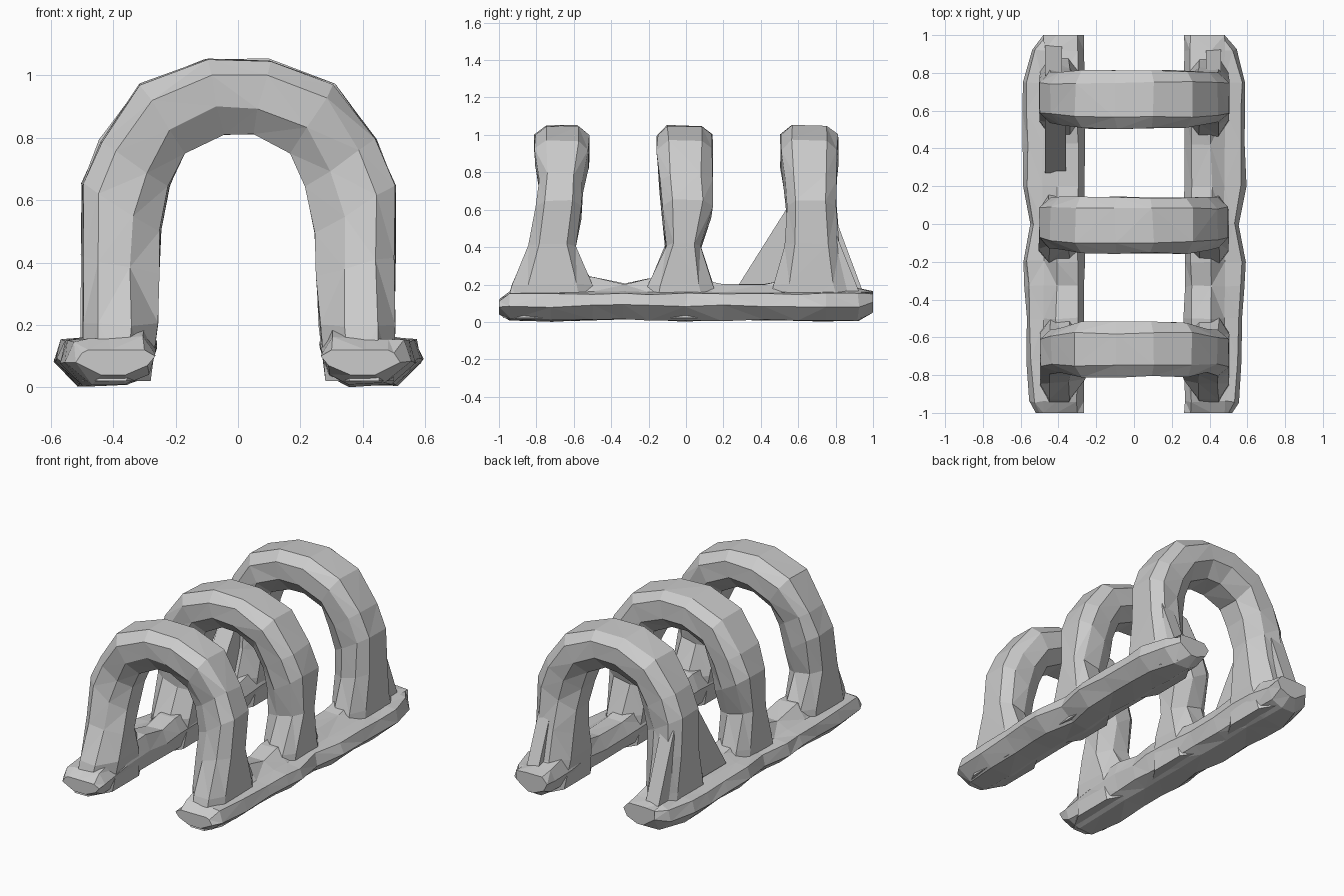
import bpy, bmesh, random

if "Cube" in bpy.data.objects:
    bpy.data.objects.remove(bpy.data.objects["Cube"])
random.seed(4)


def loft(name, rings, jitter=0.006):
    """Skin a list of closed rings, cap the ends, and give it faceted triangles."""
    bm = bmesh.new()
    rows = []
    for i, ring in enumerate(rings):
        j = 0 if i in (0, len(rings) - 1) else jitter
        rows.append([bm.verts.new((x + random.uniform(-j, j),
                                   y + random.uniform(-j, j),
                                   max(0, z + random.uniform(-j, j))))
                     for x, y, z in ring])
    n = len(rows[0])
    for a, b in zip(rows, rows[1:]):
        for k in range(n):
            bm.faces.new((a[k], a[(k + 1) % n], b[(k + 1) % n], b[k]))
    bm.faces.new(rows[0])
    bm.faces.new(rows[-1])
    bmesh.ops.triangulate(bm, faces=bm.faces[:])
    bmesh.ops.recalc_face_normals(bm, faces=bm.faces[:])
    mesh = bpy.data.meshes.new(name)
    bm.to_mesh(mesh)
    bm.free()
    obj = bpy.data.objects.new(name, mesh)
    bpy.context.collection.objects.link(obj)
    return obj


# Half arch profile from foot to crown: outer x, outer z, inner x, inner z
PROFILE = [(.50, .02, .28, .02), (.50, .20, .26, .20), (.50, .42, .255, .36),
           (.50, .65, .25, .50), (.44, .79, .22, .64), (.31, .97, .17, .755),
           (.10, 1.05, .05, .815)]
# Octagonal section: fraction from inner to outer side, fraction of half depth
SECTION = [(0, -.5), (0, .5), (.35, 1), (.78, 1), (1, .6), (1, -.6), (.78, -1), (.35, -1)]


def arch(name, spans):
    half = []
    for i, (ox, oz, ix, iz) in enumerate(PROFILE):
        y0, y1 = spans[min(i, len(spans) - 1)]
        c, h = (y0 + y1) / 2, (y1 - y0) / 2
        half.append([(ix + (ox - ix) * t, c + h * s, iz + (oz - iz) * t)
                     for t, s in SECTION])
    other = [[(-x, y, z) for x, y, z in r] for r in reversed(half)]
    return loft(name, half + other)


# Three arches, front to back, with legs that flare into the rails
arch("front_arch", [(-.98, -.45), (-.93, -.50), (-.84, -.59), (-.80, -.565),
                    (-.785, -.55), (-.81, -.52)])
arch("middle_arch", [(-.26, .20), (-.20, .14), (-.11, .08), (-.13, .14),
                     (-.14, .14), (-.155, .14)])
arch("back_arch", [(.42, .94), (.47, .87), (.53, .825), (.54, .80),
                   (.525, .80), (.505, .81)])

# Rail stations along y: y, outer x, ridge height, bottom height
RAIL = [(-1, .52, .12, .04), (-.94, .55, .16, .01), (-.72, .57, .23, .005),
        (-.50, .57, .24, .01), (-.33, .58, .20, .015), (-.20, .59, .23, .01),
        (0, .55, .24, .005), (.20, .59, .20, .01), (.42, .585, .20, .01),
        (.60, .59, .24, .01), (.75, .59, .22, .005), (.92, .54, .18, .01),
        (1, .48, .165, .05)]


def rail(name, side):
    rings = []
    for y, o, top, b in RAIL:
        shelf = min(top, .16)
        pts = [(.30, top), (.41, top), (.48, shelf), (o - .02, shelf - .01),
               (o, (shelf + b) / 2), (o - .08, b), (.36, b), (.29, b + .03),
               (.265, (top + b) / 2 + .02)]
        rings.append([(side * x, y, z) for x, z in pts])
    return loft(name, rings)


rail("right_rail", 1)
rail("left_rail", -1)


# Thin triangular webs bracing the rear legs
def web(name, x0, x1, tri):
    loft(name, [[(x0, y, z) for y, z in tri], [(x1, y, z) for y, z in tri]])


web("left_inner_web", -.47, -.36, [(.27, .18), (.60, .18), (.56, .64)])
web("left_rear_web", -.47, -.38, [(.95, .15), (.75, .15), (.79, .58)])
web("right_rear_web", .38, .46, [(.93, .15), (.75, .15), (.79, .50)])
